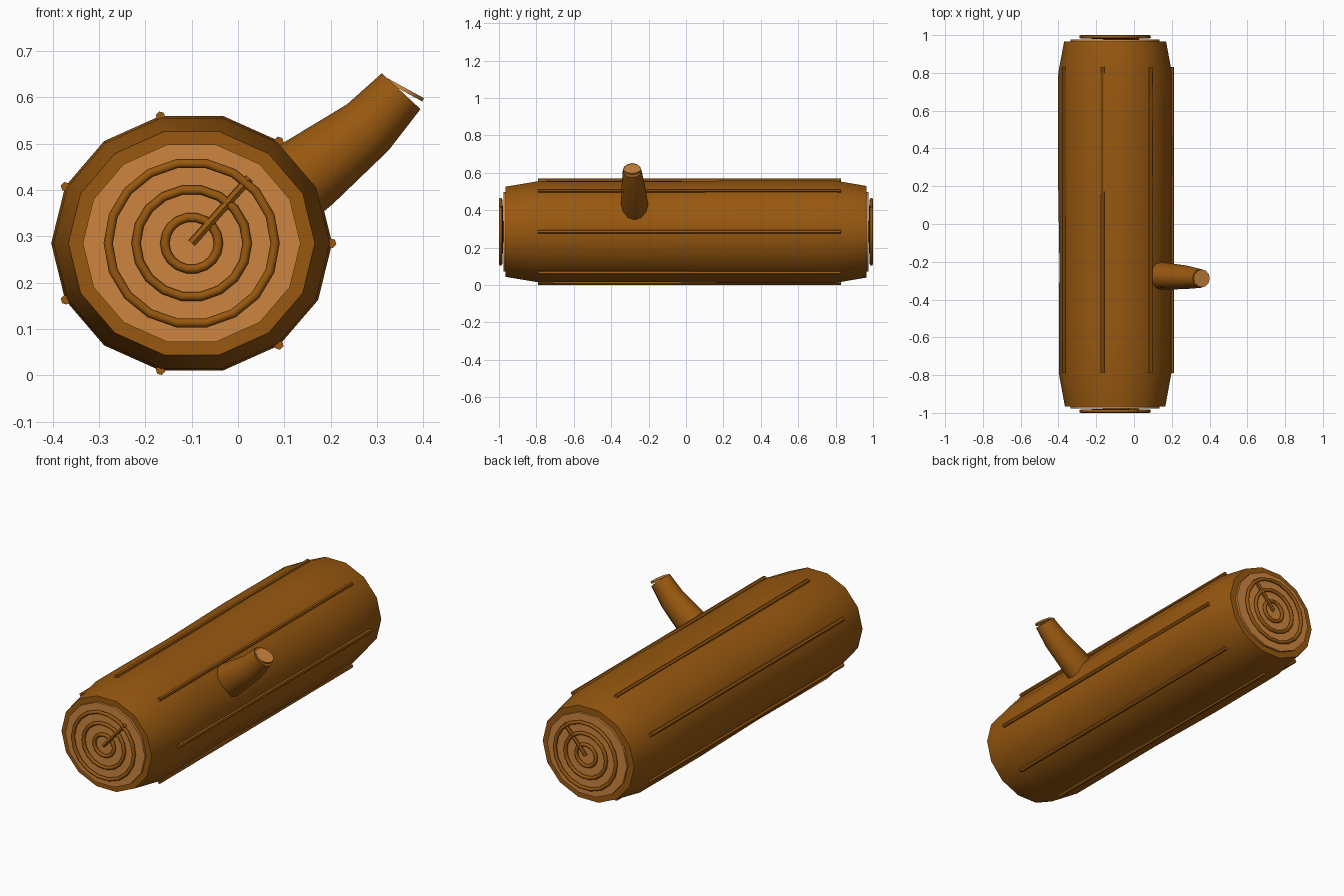
import bpy, bmesh, math
from mathutils import Vector

if "Cube" in bpy.data.objects:
    bpy.data.objects.remove(bpy.data.objects["Cube"])

CX, CZ, SQUASH = -0.1, 0.285, 0.93   # log axis and vertical flattening


def material(name, rgb):
    m = bpy.data.materials.new(name)
    m.diffuse_color = (*rgb, 1)
    m.use_nodes = True
    m.node_tree.nodes["Principled BSDF"].inputs["Base Color"].default_value = m.diffuse_color
    return m


BARK = material("bark brown", (0.314, 0.098, 0.005))
WOOD = material("cut wood tan", (0.610, 0.235, 0.050))


def add_object(name, bm, mat, angle=40):
    bmesh.ops.recalc_face_normals(bm, faces=bm.faces)
    me = bpy.data.meshes.new(name)
    bm.to_mesh(me)
    bm.free()
    me.materials.append(mat)
    ob = bpy.data.objects.new(name, me)
    bpy.context.collection.objects.link(ob)
    bpy.ops.object.select_all(action='DESELECT')
    bpy.context.view_layer.objects.active = ob
    ob.select_set(True)
    bpy.ops.object.shade_smooth_by_angle(angle=math.radians(angle))
    return ob


def loft(name, sections, sides, mat, angle=40):
    """Join rings given as (centre, axis u, axis v), capped at both ends."""
    bm = bmesh.new()
    rings = []
    for c, u, v in sections:
        rings.append([bm.verts.new(Vector(c) + Vector(u) * math.cos(math.tau * i / sides)
                                   + Vector(v) * math.sin(math.tau * i / sides))
                      for i in range(sides)])
    for a, b in zip(rings, rings[1:]):
        for i in range(sides):
            j = (i + 1) % sides
            bm.faces.new((a[i], a[j], b[j], b[i]))
    bm.faces.new(rings[0])
    bm.faces.new(rings[-1])
    return add_object(name, bm, mat, angle)


def slice_y(y, r):
    return ((CX, y, CZ), (r, 0, 0), (0, 0, r * SQUASH))


def rod(name, a, b, r, sides, mat):
    a, b = Vector(a), Vector(b)
    d = (b - a).normalized()
    u = d.orthogonal().normalized() * r
    v = d.cross(u)
    return loft(name, [(a, u, v), (b, u, v)], sides, mat)


# Log body with slightly uneven girth
body = [(-0.965, 0.266), (-0.79, 0.298), (-0.5, 0.297), (-0.2, 0.295), (0.05, 0.299),
        (0.3, 0.303), (0.55, 0.302), (0.8, 0.301), (0.965, 0.270)]
loft("log_body", [slice_y(y, r) for y, r in body], 14, BARK, 60)

# Bark ridges along every second corner
for k in range(7):
    a = math.tau * k / 7
    x, z = CX + 0.302 * math.cos(a), CZ + 0.281 * math.sin(a)
    z = max(z, 0.0105)
    rod(f"bark_ridge_{k + 1}", (x, -0.79, z), (x, 0.83, z), 0.0105, 6, BARK)

# Cut ends: tan disc, growth rings and a radial crack
for side, s in (("front", -1), ("back", 1)):
    loft(f"{side}_cut_face", [slice_y(s * 0.955, 0.235), slice_y(s * 0.977, 0.235)], 14, WOOD)
    for n, R in enumerate((0.058, 0.12, 0.18)):
        bm = bmesh.new()
        loops = []
        for i in range(18):
            a = math.tau * i / 18
            loop = []
            for j in range(8):
                t = math.tau * j / 8
                r = R + 0.010 * math.cos(t)
                loop.append(bm.verts.new((CX + r * math.cos(a),
                                          s * (0.985 + 0.003 * n) + 0.009 * math.sin(t),
                                          CZ + r * 0.97 * math.sin(a))))
            loops.append(loop)
        for i in range(18):
            p, q = loops[i], loops[(i + 1) % 18]
            for j in range(8):
                m = (j + 1) % 8
                bm.faces.new((p[j], p[m], q[m], q[j]))
        add_object(f"{side}_growth_ring_{n + 1}", bm, BARK, 60)
    rod(f"{side}_crack", (CX, s * 0.988, CZ), (0.025, s * 0.988, 0.425), 0.010, 6, BARK)

# Branch stub: bent, tapering
path = [((0.06, -0.272, 0.36), 0.085, 0.073), ((0.15, -0.275, 0.435), 0.085, 0.073),
        ((0.28, -0.282, 0.535), 0.067, 0.062), ((0.352, -0.288, 0.613), 0.057, 0.050)]
dirs = [(0.77, 0.64), (0.77, 0.64), (0.74, 0.67), (0.68, 0.73)]
loft("branch_stub", [(c, (-dz * r, 0, dx * r), (0, w, 0))
                     for (c, r, w), (dx, dz) in zip(path, dirs)], 12, BARK, 50)

# Tan branch tip, tilted a little more upright than the stub
n = Vector((0.48, 0, 0.877))
tip = Vector((0.358, -0.288, 0.617))
u, v = Vector((0.877, 0, -0.48)) * 0.047, Vector((0, 0.047, 0))
loft("branch_cut_face", [(tip - n * 0.004, u, v), (tip + n * 0.004, u, v)], 12, WOOD)
